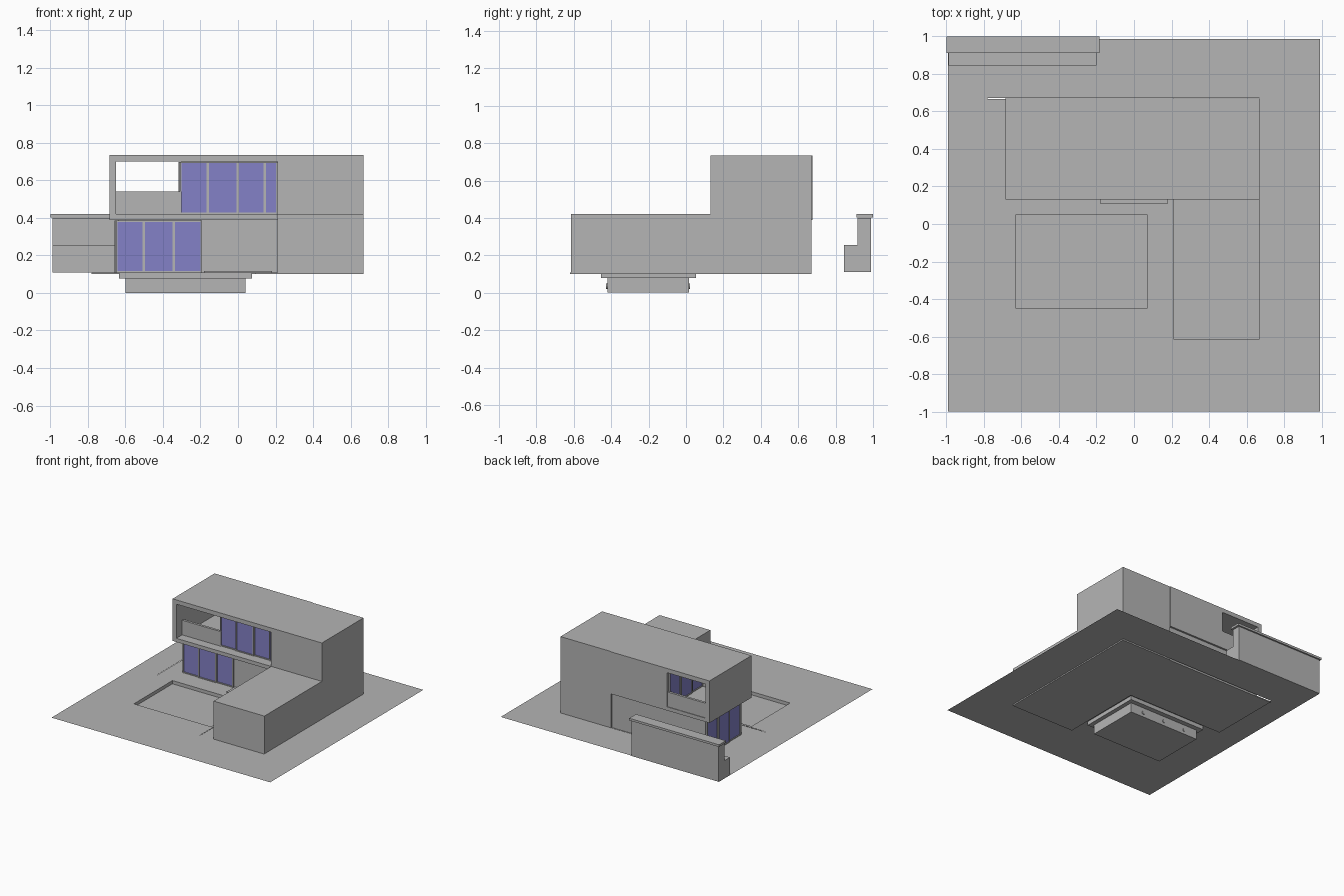
import bpy, bmesh, math
from mathutils import Matrix

if "Cube" in bpy.data.objects:
    bpy.data.objects.remove(bpy.data.objects["Cube"])


def material(name, rgb):
    m = bpy.data.materials.new(name)
    m.diffuse_color = (*rgb, 1)
    m.use_nodes = True
    m.node_tree.nodes["Principled BSDF"].inputs["Base Color"].default_value = m.diffuse_color
    return m


GREY = material("plain grey", (0.46, 0.46, 0.46))
GLASS = material("violet blue glass", (0.23, 0.22, 0.57))


def finish(name, bm, mat):
    me = bpy.data.meshes.new(name)
    bm.to_mesh(me)
    bm.free()
    me.materials.append(mat)
    ob = bpy.data.objects.new(name, me)
    bpy.context.collection.objects.link(ob)
    return ob


def add_box(bm, x0, x1, y0, y1, z0, z1):
    m = (Matrix.Translation(((x0 + x1) / 2, (y0 + y1) / 2, (z0 + z1) / 2))
         @ Matrix.Diagonal((x1 - x0, y1 - y0, z1 - z0, 1)))
    bmesh.ops.create_cube(bm, size=1, matrix=m)


def boxes(name, dims, mat=GREY):
    bm = bmesh.new()
    for d in dims:
        add_box(bm, *d)
    return finish(name, bm, mat)


def prism_x(name, x0, x1, profile, mat=GREY):
    """Extrude a (y, z) outline along x."""
    bm = bmesh.new()
    f = bm.faces.new([bm.verts.new((x0, y, z)) for y, z in profile])
    r = bmesh.ops.extrude_face_region(bm, geom=[f])
    vs = [v for v in r["geom"] if isinstance(v, bmesh.types.BMVert)]
    bmesh.ops.translate(bm, verts=vs, vec=(x1 - x0, 0, 0))
    bmesh.ops.recalc_face_normals(bm, faces=bm.faces)
    return finish(name, bm, mat)


def glazing(name, axis, wall, spans, z0, z1):
    """Framed panes on a wall facing -axis; every second pane stands proud."""
    frame, panes, t = [], [], 0.007
    for i, (a, b) in enumerate(spans):
        d = 0.006 if i % 2 else 0.0
        bars = [(a, a + t, z0, z1), (b - t, b, z0, z1),
                (a + t, b - t, z0, z0 + t), (a + t, b - t, z1 - t, z1)]
        pane = (a + t, b - t, z0 + t, z1 - t)
        for group, rects, depth in ((frame, bars, 0.012), (panes, [pane], 0.006)):
            for p, q, u, v in rects:
                n = (wall - depth - d, wall - d)
                group.append((p, q, *n, u, v) if axis == 'y' else (*n, p, q, u, v))
    boxes(name + "_frames", frame)
    boxes(name + "_panes", panes, GLASS)


# Ground sheet with openings for the floor slab and the pool
xs = [-0.992, -0.78, -0.63, 0.07, 0.09, 0.67, 0.992]
ys = [-1.0, -0.62, -0.45, 0.05, 0.07, 0.672, 0.985]
bm = bmesh.new()
grid = [[bm.verts.new((x, y, 0.11)) for y in ys] for x in xs]
for i in range(len(xs) - 1):
    for j in range(len(ys) - 1):
        pool = i == 2 and j == 2
        slab = (1 <= i <= 4 and j == 4) or (i == 4 and 1 <= j <= 4)
        if not (pool or slab):
            bm.faces.new((grid[i][j], grid[i + 1][j], grid[i + 1][j + 1], grid[i][j + 1]))
finish("ground", bm, GREY)

# Floor slab, L-shaped, and entrance step
boxes("floor_slab", [(-0.78, 0.09, 0.07, 0.665, 0.10, 0.108),
                     (0.09, 0.67, -0.62, 0.665, 0.10, 0.108)])
boxes("entrance_step", [(-0.18, 0.18, 0.11, 0.215, 0.105, 0.116)])

# Pool: shallow rim recess, water sheet and basin below the ground
boxes("pool_rim", [(-0.634, -0.63, -0.454, 0.054, 0.078, 0.11),
                   (0.07, 0.074, -0.454, 0.054, 0.078, 0.11),
                   (-0.63, 0.07, -0.454, -0.45, 0.078, 0.11),
                   (-0.63, 0.07, 0.05, 0.054, 0.078, 0.11)])
boxes("pool_water", [(-0.63, 0.07, -0.45, 0.05, 0.078, 0.083)])
boxes("pool_basin", [(-0.60, 0.04, -0.42, 0.015, 0.0, 0.078)])
bm = bmesh.new()
for x in (-0.48, -0.28, -0.08):
    for y in (-0.42, 0.015):
        bmesh.ops.create_cone(bm, cap_ends=True, segments=12, radius1=0.014, radius2=0.014,
                              depth=0.014, matrix=Matrix.Translation((x, y, 0.035))
                              @ Matrix.Rotation(math.pi / 2, 4, 'X'))
finish("pool_lights", bm, GREY)

# Right wing: low front, tall back
prism_x("right_wing", 0.21, 0.67, [(-0.615, 0.10), (0.67, 0.10), (0.67, 0.735),
                                   (0.13, 0.735), (0.13, 0.42), (-0.615, 0.42)])

# Left part: ground floor room and projecting upper frame
boxes("ground_floor_room", [(-0.64, 0.21, 0.22, 0.66, 0.10, 0.39)])
boxes("upper_frame", [(-0.685, 0.21, 0.13, 0.675, 0.39, 0.42),
                      (-0.685, 0.21, 0.13, 0.675, 0.70, 0.735),
                      (-0.685, -0.65, 0.13, 0.675, 0.42, 0.70)])
boxes("upper_room", [(-0.30, 0.21, 0.22, 0.675, 0.42, 0.70)])
boxes("balcony_parapets", [(-0.65, -0.30, 0.205, 0.225, 0.42, 0.54),
                           (-0.65, -0.30, 0.65, 0.67, 0.42, 0.54)])

# Windows
side = [(0.225, 0.365), (0.367, 0.513), (0.515, 0.655)]
glazing("upper_front_window", 'y', 0.22,
        [(-0.308, -0.162), (-0.162, -0.002), (-0.002, 0.142), (0.142, 0.21)], 0.421, 0.699)
glazing("upper_side_window", 'x', -0.30, side, 0.421, 0.699)
glazing("lower_front_window", 'y', 0.22,
        [(-0.648, -0.502), (-0.502, -0.342), (-0.342, -0.192)], 0.11, 0.385)
glazing("lower_side_window", 'x', -0.64, side, 0.11, 0.385)

# Garden wall with bench and cap
prism_x("garden_wall", -0.99, -0.20, [(0.845, 0.11), (0.99, 0.11), (0.99, 0.40),
                                      (0.918, 0.40), (0.918, 0.255), (0.845, 0.255)])
boxes("garden_wall_cap", [(-1.0, -0.185, 0.912, 1.0, 0.402, 0.42)])
